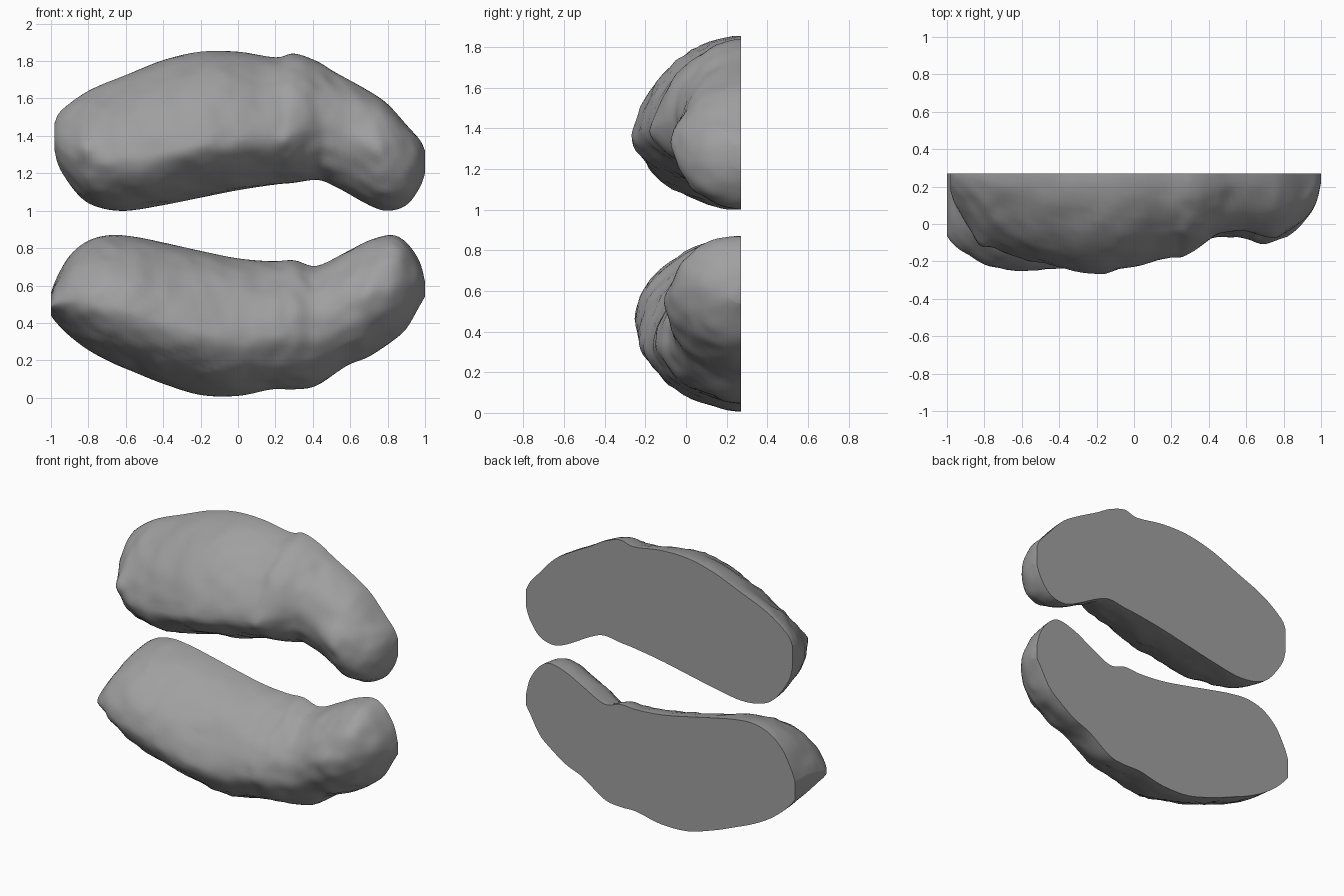
import bpy, bmesh, math
from mathutils import Vector, noise

if "Cube" in bpy.data.objects:
    bpy.data.objects.remove(bpy.data.objects["Cube"])

BACK = 0.27      # plane of the flat cut
STEPS = 5        # slices between stations
RING = 36        # points around each half section

dark_skin = bpy.data.materials.new("dark_grey_skin")
dark_skin.diffuse_color = (0.35, 0.35, 0.35, 1)
dark_skin.use_nodes = True
dark_skin.node_tree.nodes["Principled BSDF"].inputs["Base Color"].default_value = dark_skin.diffuse_color


def spline(points):
    """Catmull-Rom through a short list of stations."""
    pts = [Vector(p) for p in points]
    pts = [pts[0]] + pts + [pts[-1]]
    out = []
    for i in range(1, len(pts) - 2):
        a, b, c, d = pts[i - 1:i + 3]
        for k in range(STEPS):
            t = k / STEPS
            out.append(0.5 * (2 * b + (c - a) * t + (2 * a - 5 * b + 4 * c - d) * t * t
                              + (3 * b - a - 3 * c + d) * t ** 3))
    return out + [pts[-1]]


def half_lump(name, stations, peaks, bumps, seed):
    """Loft half-round sections (x, top z, bottom z, front y) closed by a flat back."""
    bm = bmesh.new()
    rings = []
    for x, top, bottom, front in spline(stations):
        lobe = min(1.0, max(0.0, (x - 0.25) / 0.35))      # 0 in the body, 1 in the right lobe
        power = 1.7 + 0.25 * lobe
        mid = bottom + (top - bottom) * (peaks[0] + (peaks[1] - peaks[0]) * lobe)
        ring = []
        for k in range(RING + 1):
            a = math.pi * k / RING
            c, s = math.cos(a), max(math.sin(a), 0.0)
            height = (top - mid) if c > 0 else (mid - bottom)
            z = mid + math.copysign(abs(c) ** (2 / power), c) * height
            y = BACK - (BACK - front) * s ** (2 / power)
            # local knobs and a lumpy skin, fading out at the cut
            for bx, bz, radius, size in bumps:
                y -= size * s * math.exp(-((x - bx) ** 2 + (z - bz) ** 2) / radius ** 2)
            p = Vector((x, y, z))
            n = noise.noise(p * 4 + Vector((seed, 0, 0))) * 0.016
            n += noise.noise(p * 12 + Vector((0, seed, 0))) * 0.010
            fade = min(1.0, s * 2)
            p.y = min(BACK, p.y - n * fade)
            p.z += n * fade * c
            ring.append(bm.verts.new(p))
        rings.append(ring)
    for r0, r1 in zip(rings, rings[1:]):
        for k in range(RING):
            bm.faces.new((r0[k], r0[k + 1], r1[k + 1], r1[k]))
        bm.faces.new((r0[RING], r0[0], r1[0], r1[RING]))   # flat back
    bm.faces.new(rings[0])
    bm.faces.new(rings[-1][::-1])
    bmesh.ops.recalc_face_normals(bm, faces=bm.faces)
    mesh = bpy.data.meshes.new(name)
    bm.to_mesh(mesh)
    bm.free()
    mesh.materials.append(dark_skin)
    obj = bpy.data.objects.new(name, mesh)
    bpy.context.collection.objects.link(obj)
    bpy.ops.object.select_all(action='DESELECT')
    obj.select_set(True)
    bpy.context.view_layer.objects.active = obj
    bpy.ops.object.shade_smooth_by_angle(angle=math.radians(40))
    return obj


# upper half: tapered left end, groove near x = 0.42, drooping right lobe
half_lump("upper_half", [
    (-0.98, 1.47, 1.32, 0.18), (-0.95, 1.53, 1.22, 0.10), (-0.85, 1.61, 1.08, -0.05),
    (-0.75, 1.665, 1.02, -0.12), (-0.6, 1.725, 1.00, -0.18), (-0.4, 1.805, 1.03, -0.24),
    (-0.2, 1.85, 1.07, -0.265), (0.0, 1.85, 1.11, -0.225), (0.2, 1.82, 1.14, -0.18),
    (0.3, 1.84, 1.15, -0.15), (0.42, 1.80, 1.165, -0.07), (0.52, 1.74, 1.13, -0.045),
    (0.7, 1.64, 1.03, -0.05), (0.8, 1.57, 1.00, -0.04), (0.9, 1.46, 1.03, 0.02),
    (0.97, 1.38, 1.12, 0.11), (1.0, 1.32, 1.20, 0.22)],
    (0.37, 0.5), [(-0.82, 1.34, 0.06, 0.05), (0.74, 1.36, 0.08, 0.035)], 3.0)

# lower half: blunt left end, groove near x = 0.45, rising right lobe
half_lump("lower_half", [
    (-1.0, 0.56, 0.44, -0.06), (-0.97, 0.64, 0.40, -0.10), (-0.9, 0.76, 0.33, -0.15),
    (-0.8, 0.84, 0.255, -0.21), (-0.68, 0.87, 0.19, -0.25), (-0.55, 0.86, 0.135, -0.255),
    (-0.4, 0.83, 0.075, -0.24), (-0.2, 0.785, 0.015, -0.22), (0.0, 0.745, 0.01, -0.18),
    (0.18, 0.73, 0.045, -0.15), (0.3, 0.735, 0.045, -0.125), (0.42, 0.705, 0.065, -0.08),
    (0.58, 0.78, 0.17, -0.07), (0.7, 0.84, 0.22, -0.085), (0.82, 0.87, 0.30, -0.065),
    (0.9, 0.83, 0.37, 0.0), (0.97, 0.73, 0.49, 0.10), (1.0, 0.62, 0.54, 0.22)],
    (0.43, 0.52), [(0.68, 0.55, 0.09, 0.01)], 9.0)
